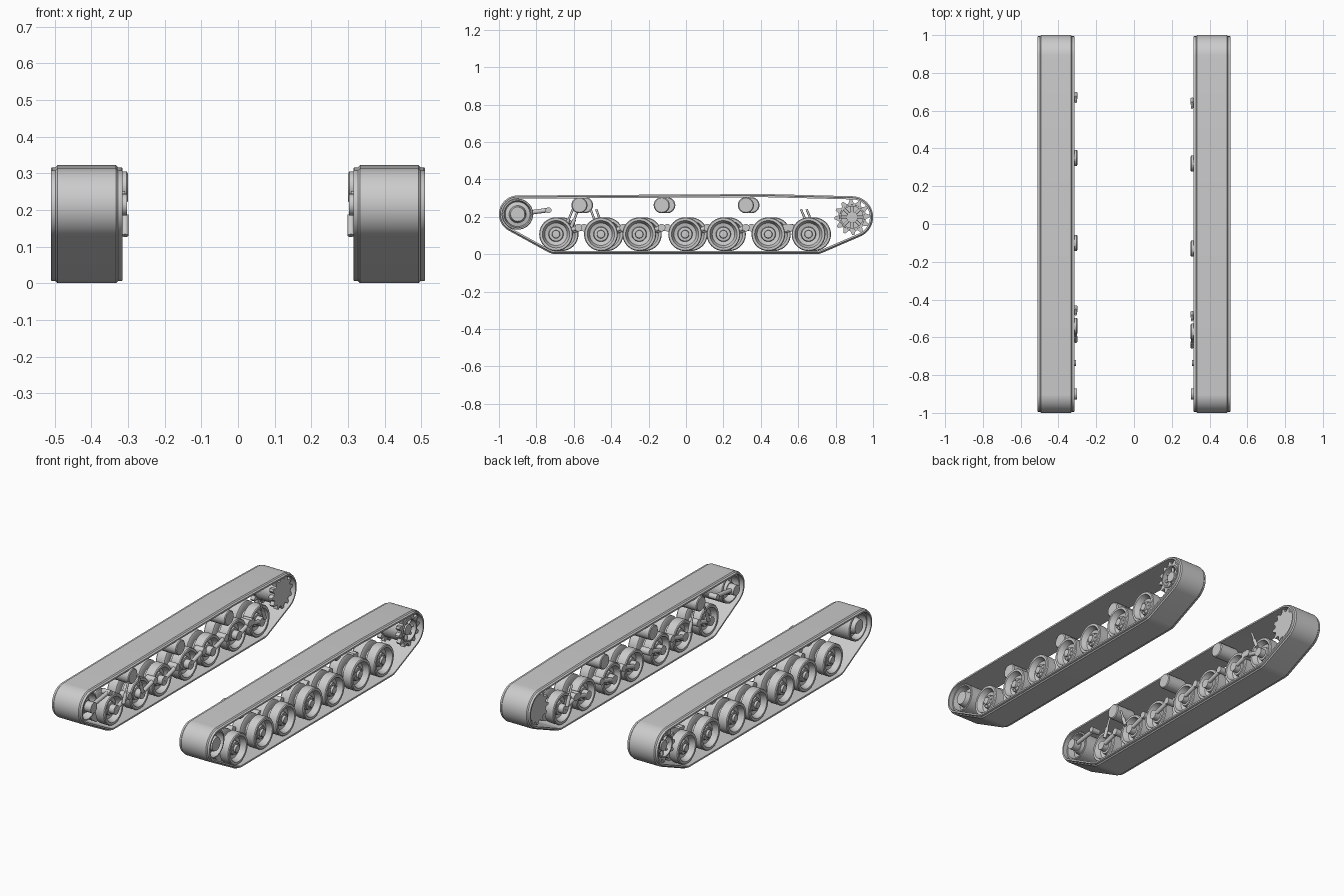
import bpy, bmesh, math
from mathutils import Vector

old = bpy.data.objects.get("Cube")
if old:
    bpy.data.objects.remove(old, do_unlink=True)

grey = bpy.data.materials.new("plain_grey")
grey.use_nodes = True
colour = (0.6, 0.6, 0.6, 1)
grey.diffuse_color = colour
grey.node_tree.nodes["Principled BSDF"].inputs["Base Color"].default_value = colour
made = []


def finish(name, bm, loc=(0, 0, 0)):
    bmesh.ops.remove_doubles(bm, verts=bm.verts, dist=1e-5)
    bmesh.ops.recalc_face_normals(bm, faces=bm.faces)
    mesh = bpy.data.meshes.new(name)
    bm.to_mesh(mesh)
    bm.free()
    mesh.materials.append(grey)
    ob = bpy.data.objects.new(name, mesh)
    ob.location = loc
    bpy.context.collection.objects.link(ob)
    made.append(ob)
    return ob


def bridge(bm, rings):
    """Skin a closed row of rings whose points also form loops."""
    n = len(rings)
    for i in range(n):
        a, b = rings[i], rings[(i + 1) % n]
        for j in range(len(a)):
            k = (j + 1) % len(a)
            quad = [a[j], a[k], b[k], b[j]]
            if len({tuple(v.co) for v in quad}) > 2:
                bm.faces.new(quad)


def lathe(name, side, y, z, profile, segs=40, teeth=0):
    """Turn a closed (x, radius) loop around the x axis."""
    bm = bmesh.new()
    segs = teeth * 4 if teeth else segs
    rings = []
    for i in range(segs):
        a = math.tau * i / segs
        ring = []
        for x, r in profile:
            if teeth and r > 0.085 and i % 4 > 1:
                r -= 0.02
            ring.append(bm.verts.new((side * x, r * math.cos(a), r * math.sin(a))))
        rings.append(ring)
    bridge(bm, rings)
    return finish(name, bm, (0, y, z))


def disc(name, side, y, z, x0, x1, r, segs=24):
    return lathe(name, side, y, z, [(x0, 0), (x0, r), (x1, r), (x1, 0)], segs)


def rod(name, p, q, r):
    p, q = Vector(p), Vector(q)
    bm = bmesh.new()
    bmesh.ops.create_cone(bm, cap_ends=True, segments=16, radius1=r, radius2=r,
                          depth=(q - p).length)
    ob = finish(name, bm, (p + q) / 2)
    ob.rotation_mode = 'QUATERNION'
    ob.rotation_quaternion = (q - p).to_track_quat('Z', 'Y')


# Key positions
IDLER, SPROCKET = (-0.9, 0.214), (0.888, 0.198)
WHEELS = [-0.695, -0.455, -0.25, -0.005, 0.2, 0.44, 0.655]
WHEEL_Z, WHEEL_R = 0.107, 0.09
ROLLERS, ROLLER_Z, ROLLER_R = [-0.57, -0.13, 0.32], 0.262, 0.043
# Circles the belt is stretched around: y, z, radius
GUIDES = [(*IDLER, 0.083), (*SPROCKET, 0.095), (-0.69, WHEEL_Z, WHEEL_R),
          (0.69, WHEEL_Z, WHEEL_R), (-0.7, ROLLER_Z, ROLLER_R), (0.42, ROLLER_Z, ROLLER_R)]
BELT = [(0.315, 0), (0.51, 0), (0.51, 0.009), (0.507, 0.011), (0.498, 0.011),
        (0.492, 0.017), (0.333, 0.017), (0.327, 0.011), (0.318, 0.011), (0.315, 0.009)]


def belt(side, count=120):
    bm = bmesh.new()
    rings = []
    for i in range(count):
        a = math.tau * i / count
        ny, nz = math.cos(a), math.sin(a)
        y, z, r = max(GUIDES, key=lambda g: g[0] * ny + g[1] * nz + g[2])
        rings.append([bm.verts.new((side * x, y + (r + d) * ny, z + (r + d) * nz))
                      for x, d in BELT])
    bridge(bm, rings)
    finish("track_belt", bm)


MID = 0.4125
# Half of a twin road wheel: offset from the middle, radius
HALF = [(0.016, 0.045), (0.016, 0.084), (0.02, WHEEL_R), (0.072, WHEEL_R), (0.077, 0.086),
        (0.077, 0.073), (0.07, 0.07), (0.045, 0.06), (0.04, 0.04), (0.058, 0.037),
        (0.06, 0.022), (0.072, 0.02), (0.074, 0)]
WHEEL = [(MID + d, r) for d, r in reversed(HALF)] + [(MID - d, r) for d, r in HALF]

for side in (1, -1):
    tag = "left" if side > 0 else "right"
    shift = 0 if side > 0 else 0.03
    start = len(made)
    belt(side)

    # Road wheels with swing arms and pivots
    for i, y0 in enumerate(WHEELS):
        y = y0 + shift
        lathe("road_wheel", side, y, WHEEL_Z, WHEEL)
        for k in range(8):
            a = math.tau * k / 8
            disc("wheel_bolt", side, y + 0.03 * math.cos(a), WHEEL_Z + 0.03 * math.sin(a),
                 0.465, 0.475, 0.004, 6)
        reach = -0.12 if i == len(WHEELS) - 1 else 0.12
        pivot_z = 0.142
        disc("arm_hub", side, y, WHEEL_Z, 0.32, 0.36, 0.026)
        disc("arm_pivot", side, y + reach, pivot_z, 0.318, 0.375, 0.02)
        rod("swing_arm", (side * 0.331, y, WHEEL_Z), (side * 0.331, y + reach, pivot_z), 0.012)

    # Shock absorbers
    for low, high in ((-0.65, -0.605), (-0.47, -0.51), (0.66, 0.615)):
        top = (side * 0.308, high + shift, 0.24)
        foot = (side * 0.308, low + shift, 0.13)
        half = [(a + b) / 2 for a, b in zip(top, foot)]
        rod("damper_rod", half, top, 0.006)
        rod("damper_body", foot, half, 0.01)

    # Return rollers
    for y in ROLLERS:
        lathe("return_roller", side, y + shift, ROLLER_Z,
              [(0.3, 0), (0.3, 0.038), (0.304, ROLLER_R), (0.42, ROLLER_R),
               (0.425, 0.038), (0.425, 0)], 28)

    # Front idler with its crank
    y, z = IDLER
    lathe("idler_wheel", side, y, z,
          [(0.49, 0), (0.49, 0.038), (0.482, 0.041), (0.45, 0.046), (0.445, 0.066),
           (0.486, 0.073), (0.486, 0.08), (0.482, 0.083), (0.343, 0.083), (0.339, 0.08),
           (0.339, 0.073), (0.38, 0.066), (0.375, 0.04), (0.345, 0.036), (0.345, 0)])
    disc("idler_hub", side, y, z, 0.302, 0.36, 0.03)
    rod("idler_crank", (side * 0.326, y, z), (side * 0.326, -0.745, 0.235), 0.012)
    disc("crank_pivot", side, -0.735, 0.235, 0.308, 0.36, 0.016)

    # Drive sprocket: closed inner disc, open spoked outer ring
    y, z = SPROCKET
    lathe("sprocket_inner", side, y, z,
          [(0.335, 0), (0.335, 0.095), (0.36, 0.095), (0.36, 0)], teeth=12)
    lathe("sprocket_outer", side, y, z,
          [(0.46, 0.06), (0.46, 0.095), (0.485, 0.095), (0.485, 0.06)], teeth=12)
    lathe("sprocket_drum", side, y, z,
          [(0.355, 0.058), (0.355, 0.07), (0.465, 0.07), (0.49, 0.066), (0.49, 0.058)])
    disc("sprocket_hub", side, y, z, 0.355, 0.48, 0.03)
    for k in range(8):
        a = math.tau * k / 8
        c, s = math.cos(a), math.sin(a)
        rod("sprocket_spoke", (side * 0.465, y + 0.025 * c, z + 0.025 * s),
            (side * 0.465, y + 0.062 * c, z + 0.062 * s), 0.008)

    for ob in made[start:]:
        ob.name = f"{tag}_{ob.name.split('.')[0]}"

# Smooth round parts, keep hard edges
bpy.ops.object.select_all(action='DESELECT')
for ob in made:
    ob.select_set(True)
bpy.context.view_layer.objects.active = made[0]
bpy.ops.object.shade_smooth_by_angle(angle=math.radians(35))
